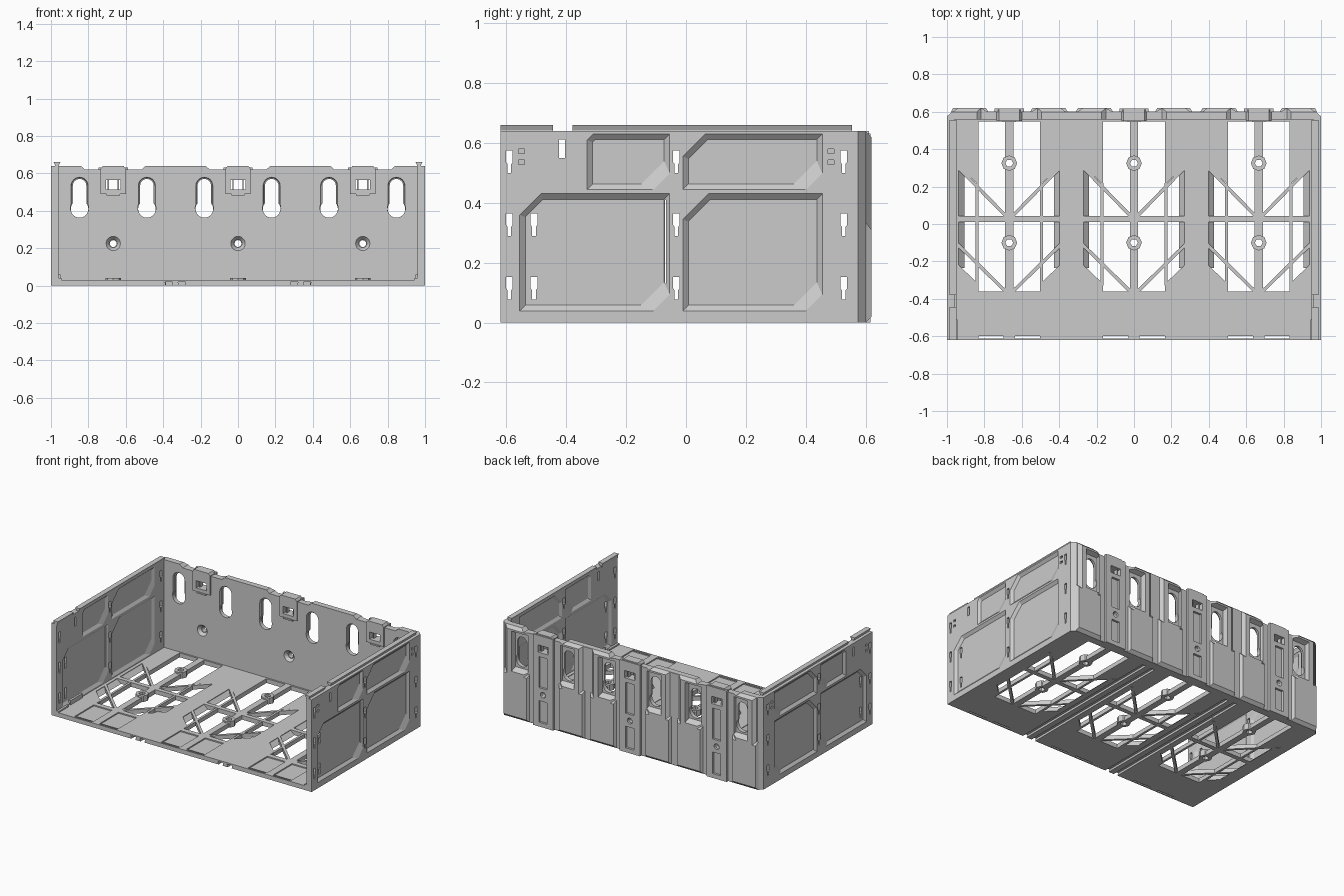
import bpy, bmesh
from math import sin, cos, pi, radians, acos, degrees, hypot

if "Cube" in bpy.data.objects:
    bpy.data.objects.remove(bpy.data.objects["Cube"])

BAYS = (-0.667, 0.0, 0.667)


def put(axis, u, v, w):
    return {'x': (w, u, v), 'y': (u, w, v), 'z': (u, v, w)}[axis]


def plate(bm, loops, axis, a, b):
    """Flat plate: first loop is the outline, the others are holes."""
    edges, twin, sides = [], {}, []
    for loop in loops:
        lo = [bm.verts.new(put(axis, u, v, a)) for u, v in loop]
        hi = [bm.verts.new(put(axis, u, v, b)) for u, v in loop]
        twin.update(zip(lo, hi))
        for i in range(len(lo)):
            edges.append(bm.edges.new((lo[i - 1], lo[i])))
            sides.append((lo[i - 1], lo[i], hi[i], hi[i - 1]))
    n = {'x': (1, 0, 0), 'y': (0, 1, 0), 'z': (0, 0, 1)}[axis]
    got = bmesh.ops.triangle_fill(bm, use_beauty=True, edges=edges, normal=n)
    for f in [g for g in got['geom'] if isinstance(g, bmesh.types.BMFace)]:
        bm.faces.new([twin[v] for v in f.verts])
    for s in sides:
        bm.faces.new(s)


def loft(bm, la, lb, axis, a, b):
    """Tapered solid between two matching loops."""
    lo = [bm.verts.new(put(axis, u, v, a)) for u, v in la]
    hi = [bm.verts.new(put(axis, u, v, b)) for u, v in lb]
    bm.faces.new(lo)
    bm.faces.new(hi)
    for i in range(len(lo)):
        bm.faces.new((lo[i - 1], lo[i], hi[i], hi[i - 1]))


def finish(name, bm):
    bmesh.ops.recalc_face_normals(bm, faces=bm.faces)
    me = bpy.data.meshes.new(name)
    bm.to_mesh(me)
    bm.free()
    ob = bpy.data.objects.new(name, me)
    bpy.context.collection.objects.link(ob)
    return ob


def apply(ob, mod):
    bpy.context.view_layer.objects.active = ob
    bpy.ops.object.modifier_apply(modifier=mod.name)


def cut(ob, bm):
    tool = finish("cutter", bm)
    tool.hide_render = True
    m = ob.modifiers.new("cut", 'BOOLEAN')
    m.operation, m.solver, m.object = 'DIFFERENCE', 'EXACT', tool
    apply(ob, m)
    bpy.data.objects.remove(tool)


def mirror(ob):
    apply(ob, ob.modifiers.new("mirror", 'MIRROR'))


def rect(u0, u1, v0, v1):
    return [(u0, v0), (u1, v0), (u1, v1), (u0, v1)]


def ring(u, v, r, n=20):
    return [(u + r * cos(2 * pi * i / n), v + r * sin(2 * pi * i / n)) for i in range(n)]


def bar(p, q, w):
    dx, dy = q[0] - p[0], q[1] - p[1]
    k = w / 2 / hypot(dx, dy)
    nx, ny = -dy * k, dx * k
    return [(p[0] + nx, p[1] + ny), (p[0] - nx, p[1] - ny), (q[0] - nx, q[1] - ny), (q[0] + nx, q[1] + ny)]


def keyhole(x, zc=0.41, r=0.047, h=0.036, zt=0.534):
    t = degrees(acos(h / r))
    top = [(x + h * cos(radians(a)), zt + h * sin(radians(a))) for a in range(0, 181, 15)]
    n = 18
    low = [radians(180 - t + (180 + 2 * t) * i / n) for i in range(n + 1)]
    return top + [(x + r * cos(a), zc + r * sin(a)) for a in low]


# Floor with three bays of openings
T = 0.03
holes = []
for c in BAYS:
    up = [(.165, .548), (.165, .21), (.27, .31), (.27, .043)]
    dn = [(.27, .012), (.27, -.22), (.165, -.32), (.165, -.36)]
    for half in (up, dn):
        holes.append([(c + x, y) for x, y in half] + [(c - x, y) for x, y in reversed(half)])
    holes += [rect(c - .165, c - .03, -.611, -.600), rect(c + .03, c + .165, -.611, -.600)]
bm = bmesh.new()
plate(bm, [rect(-.97, .97, -.62, .58)] + holes, 'z', 0, T)
floor = finish("floor", bm)
bm = bmesh.new()
for c in BAYS:
    for s in (-1, 1):
        loft(bm, *[rect(*sorted((c + s * .025, c + s * .165)), -.598, -.395)] * 2, 'z', .022, .05)
for x in (-.37, -.30, .30, .37):      # dovetail grooves underneath
    g = [(x - .012, -.01), (x + .012, -.01), (x + .021, .02), (x - .021, .02)]
    loft(bm, g, g, 'y', -.7, .54)
cut(floor, bm)

# Struts crossing the floor openings
bm = bmesh.new()
nuts = bmesh.new()
for c in BAYS:
    for y0, y1 in ((-.365, -.13), (-.07, .295), (.355, .57)):
        plate(bm, [rect(c - .022, c + .022, y0, y1)], 'z', 0, T)
    for s in (-1, 1):
        plate(bm, [rect(c + s * .172 - .008, c + s * .172 + .008, -.33, .22)], 'z', 0, T - .002)
        plate(bm, [bar((c + s * .02, .045), (c + s * .275, .305), .018)], 'z', .002, T)
        plate(bm, [bar((c + s * .02, -.36), (c + s * .275, -.11), .018)], 'z', .002, T)
        for y0, y1 in ((.04, .285), (-.235, .015)):     # sloping edge of the opening
            w = [(c + s * .272, .028), (c + s * .272, 0), (c + s * .24, 0)]
            loft(bm, w, w, 'y', y0, y1)
    for y in (.325, -.10):
        plate(nuts, [ring(c, y, .042, 8), ring(c, y, .021, 6)], 'z', 0, .042)
finish("floor_struts", bm)
finish("floor_nut_bosses", nuts)

# Side walls with recessed panels and hook slots
PANELS = [(-.33, -.055, .445, .63, .02), (-.01, .455, .445, .63, .075),
          (-.555, -.055, .04, .43, .07), (-.01, .455, .04, .43, .085)]


def panel(y0, y1, z0, z1, c, d=0.0):
    y0, y1, z0, z1 = y0 + d, y1 - d, z0 + d, z1 - d
    e, c = .055 + 1.2 * d, c - .586 * d
    return [(y0, z0), (y1 - e, z0), (y1, z0 + e), (y1, z1), (y0 + c, z1), (y0, z1 - c)]


def hook(y, z):
    return [(y - .006, z), (y + .006, z), (y + .006, z + .03), (y + .011, z + .036),
            (y + .011, z + .075), (y - .011, z + .075), (y - .011, z + .036), (y - .006, z + .03)]


slots = [hook(y, z) for y in (-.59, -.032, .527) for z in (.50, .29, .078)]
slots += [hook(-.508, z) for z in (.29, .078)]
slots += [rect(-.424, -.405, .55, .612), rect(-.071, -.066, .13, .41)]
bm = bmesh.new()
plate(bm, [rect(-.62, .57, 0, .64)] + slots, 'x', .96, 1)
wall = finish("side_walls", bm)
bm = bmesh.new()
for p in PANELS:
    loft(bm, panel(*p, d=-.003), panel(*p, d=.018), 'x', 1.002, .984)
    loft(bm, panel(*p, d=-.003), panel(*p, d=.018), 'x', .958, .972)
for y in (-.55, .485):
    for z in (.528, .565):
        loft(bm, *[rect(y - .01, y + .01, z, z + .015)] * 2, 'x', .985, 1.01)
cut(wall, bm)
mirror(wall)

# Dovetail rails on top of the side walls
bm = bmesh.new()
rail = [(.958, .63), (.978, .63), (.978, .643), (.986, .66), (.95, .66), (.958, .643)]
for y0, y1 in ((-.62, -.445), (-.38, .555)):
    loft(bm, rail, rail, 'y', y0, y1)
mirror(finish("top_rails", bm))

# Small latches near the front of the side walls and a front lip
bm = bmesh.new()
plate(bm, [rect(.95, .965, -.48, -.35)], 'z', .03, .06)
plate(bm, [rect(.945, .962, -.62, -.51)], 'z', .0, .04)
mirror(finish("side_latches", bm))

# Back wall: corrugated outline extruded upward
out = [(1, .56), (-1, .56), (-1, .575), (-.97, .602)]
for c in BAYS:
    out += [(c - .298, .602), (c - .275, .62), (c - .15, .62), (c - .12, .602),
            (c + .12, .602), (c + .15, .62), (c + .275, .62), (c + .298, .602)]
out += [(.97, .602), (1, .575)]
bm = bmesh.new()
plate(bm, [out], 'z', 0, .64)
back = finish("back_wall", bm)
KEYS = [c + s * .18 for c in BAYS for s in (-1, 1)]

bm = bmesh.new()                      # chamfered top and bottom edges
for z, s in ((.64, -1), (0, 1)):
    w = [(.592, z - s * .008), (.64, z - s * .008), (.64, z + s * .04)]
    loft(bm, w, w, 'x', -1.1, 1.1)
cut(back, bm)

bm = bmesh.new()                      # pockets, countersinks and dips in the rim
for x in KEYS:
    loft(bm, rect(x - .062, x + .062, .325, .61), rect(x - .052, x + .052, .352, .595), 'y', .625, .588)
    loft(bm, keyhole(x, .415, .049, .047), keyhole(x, .415, .049, .042), 'y', .555, .573)
for c in BAYS:
    loft(bm, ring(c, .225, .040), ring(c, .225, .022), 'y', .558, .58)
    dip = [(c - .15, .62), (c + .15, .62), (c + .185, .65), (c - .185, .65)]
    loft(bm, dip, dip, 'y', .5, .7)
cut(back, bm)

bm = bmesh.new()                      # holes right through
for x in KEYS:
    loft(bm, *[keyhole(x)] * 2, 'y', .5, .7)
for c in BAYS:
    loft(bm, *[ring(c, .225, .018)] * 2, 'y', .5, .7)
    loft(bm, *[rect(c - .042, c + .042, .513, .567)] * 2, 'y', .5, .7)
cut(back, bm)

# Clip frames inside, channel ribs and foot blocks outside
frames, ribs, feet = bmesh.new(), bmesh.new(), bmesh.new()
for c in BAYS:
    win = rect(c - .04, c + .04, .515, .565)
    fr = [(c - .067, .49), (c + .067, .49), (c + .067, .625), (c + .055, .64), (c - .055, .64), (c - .067, .625)]
    plate(frames, [fr, win], 'y', .55, .612)
    plate(frames, [rect(c - .035, c + .035, .482, .492)], 'y', .545, .562)
    plate(frames, [rect(c - .030, c - .024, .515, .565)], 'y', .57, .60)
    plate(frames, [rect(c + .024, c + .030, .515, .565)], 'y', .57, .60)
    plate(ribs, [rect(c - .078, c + .078, .0, .632), win, rect(c - .032, c + .032, .27, .485),
                 ring(c, .225, .02, 12), rect(c - .032, c + .032, .03, .18)], 'y', .598, .617)
    for s in (-1, 1):
        x = c + s * .212
        loft(feet, rect(x - .1, x + .1, .0, .335), rect(x - .088, x + .088, .02, .31), 'y', .60, .62)
finish("clip_frames", frames)
finish("back_channel_ribs", ribs)
finish("back_foot_blocks", feet)
